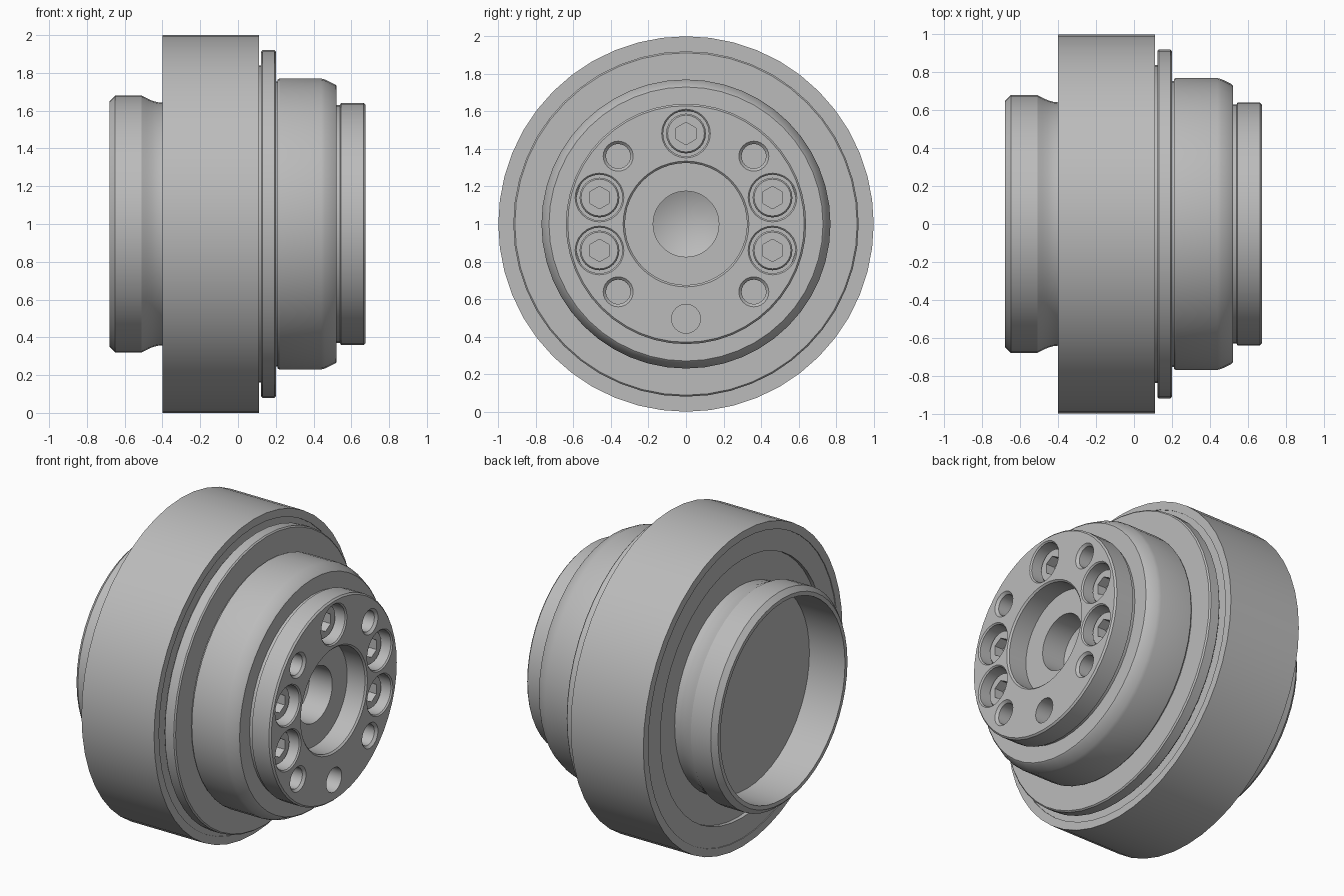
import bpy, bmesh, math
from mathutils import Vector, Matrix

cube = bpy.data.objects.get("Cube")
if cube:
    bpy.data.objects.remove(cube)

steel = bpy.data.materials.new("steel_grey")
steel.use_nodes = True
STEEL = (0.5, 0.5, 0.5, 1)
steel.diffuse_color = STEEL
steel.node_tree.nodes["Principled BSDF"].inputs["Base Color"].default_value = STEEL

AXIS_Z = 1.0   # height of the main axis, which runs along x
FACE = 0.675   # outer face of the hub


def lathe(name, profile, y=0, z=0, steps=48, closed=False, turn=0):
    """Revolve (x, radius) points about a line parallel to x."""
    bm = bmesh.new()
    verts = [bm.verts.new((x, 0, r)) for x, r in profile]
    pairs = list(zip(verts, verts[1:]))
    if closed:
        pairs.append((verts[-1], verts[0]))
    edges = [bm.edges.new(p) for p in pairs]
    bmesh.ops.spin(bm, geom=verts + edges, cent=(0, 0, 0), axis=(1, 0, 0),
                   angle=math.tau, steps=steps, use_duplicate=False)
    bmesh.ops.remove_doubles(bm, verts=bm.verts, dist=1e-4)
    bmesh.ops.recalc_face_normals(bm, faces=bm.faces)
    bmesh.ops.transform(bm, matrix=Matrix.Rotation(turn, 4, 'X'), verts=bm.verts)
    mesh = bpy.data.meshes.new(name)
    bm.to_mesh(mesh)
    bm.free()
    mesh.materials.append(steel)
    ob = bpy.data.objects.new(name, mesh)
    ob.location = (0, y, AXIS_Z + z)
    bpy.context.collection.objects.link(ob)
    return ob


def smooth(ob):
    bpy.ops.object.select_all(action='DESELECT')
    ob.select_set(True)
    bpy.context.view_layer.objects.active = ob
    bpy.ops.object.shade_smooth_by_angle(angle=math.radians(25))


def cut(ob, cutters):
    """Subtract the cutters, bake the result and remove them."""
    for c in cutters:
        c.hide_render = True
        mod = ob.modifiers.new("hole", 'BOOLEAN')
        mod.object, mod.operation, mod.solver = c, 'DIFFERENCE', 'EXACT'
    graph = bpy.context.evaluated_depsgraph_get()
    ob_mesh = bpy.data.meshes.new_from_object(ob.evaluated_get(graph))
    ob.modifiers.clear()
    ob.data = ob_mesh
    for c in cutters:
        bpy.data.objects.remove(c)


def polar(radius, degrees):
    a = math.radians(degrees)
    return radius * math.cos(a), radius * math.sin(a)


parts = []

# Open rear flange with a curved neck and a deep cup
neck = [(-0.51 + 0.11 * t, 0.68 - 0.038 * math.sin(t * math.pi / 2))
        for t in (0, 0.25, 0.5, 0.75, 1)]
parts.append(lathe("rear_flange", [(-0.43, 0), (-0.43, 0.625), (-0.68, 0.625), (-0.68, 0.65),
                                   (-0.65, 0.68)] + neck + [(-0.35, 0.642), (-0.35, 0)]))

# Large outer ring
parts.append(lathe("housing_ring", [(-0.4, 0.95), (-0.4, 1), (0.11, 1), (0.11, 0.95)], closed=True))

# Inner core, with a shallow step around the rear neck
parts.append(lathe("housing_core", [(-0.37, 0), (-0.37, 0.82), (-0.395, 0.82), (-0.395, 0.952),
                                    (0.105, 0.952), (0.105, 0.84), (0.13, 0.84), (0.13, 0)]))

# Thin cover plate
parts.append(lathe("cover_plate", [(0.123, 0), (0.123, 0.912), (0.131, 0.92), (0.192, 0.92),
                                   (0.2, 0.912), (0.2, 0)]))

# Chamfered front sleeve
parts.append(lathe("front_sleeve", [(0.19, 0), (0.19, 0.755), (0.21, 0.755), (0.21, 0.765),
                                    (0.22, 0.77), (0.44, 0.77), (0.46, 0.765), (0.515, 0.738),
                                    (0.522, 0.73), (0.522, 0)]))

# Output hub with a centre recess and a drilled, cone-ended hole
hub = lathe("output_hub", [(0.25, 0), (0.25, 0.63), (0.54, 0.63), (0.545, 0.64), (0.665, 0.64),
                           (FACE, 0.63), (FACE, 0.335), (FACE - 0.01, 0.325), (0.54, 0.325),
                           (0.54, 0.175), (0.38, 0.175), (0.3, 0)])
sleeve = parts[-1]
cutters = []

# The sleeve is hollow, so the hub recesses stay open
cut(sleeve, [lathe("bore_cutter", [(0.1, 0), (0.1, 0.6), (0.8, 0.6), (0.8, 0)])])

# Socket screws in counterbores
for deg in (90, 17, -17, 163, 197):
    y, z = polar(0.482, deg)
    cutters.append(lathe("counterbore", [(0.5, 0), (0.5, 0.122), (FACE - 0.008, 0.122),
                                         (FACE + 0.012, 0.142), (FACE + 0.012, 0)], y, z, 24))
    screw = lathe("socket_screw", [(0.48, 0), (0.48, 0.106), (0.605, 0.106), (0.615, 0.098),
                                   (0.615, 0)], y, z, 24)
    cut(screw, [lathe("hex_cutter", [(0.555, 0), (0.555, 0.06), (0.7, 0.06), (0.7, 0)], y, z, 6)])
    parts.append(screw)

# Countersunk threaded holes
for deg in (45, 135, 225, 315):
    y, z = polar(0.511, deg)
    cutters.append(lathe("thread_hole", [(0.5, 0), (0.5, 0.065), (FACE - 0.015, 0.065),
                                         (FACE + 0.01, 0.09), (FACE + 0.01, 0)], y, z, 24))

# Plain locating hole
cutters.append(lathe("dowel_hole", [(0.55, 0), (0.55, 0.077), (0.7, 0.077), (0.7, 0)], 0, -0.505, 24))
cut(hub, cutters)
parts.append(hub)

for part in parts:
    smooth(part)
